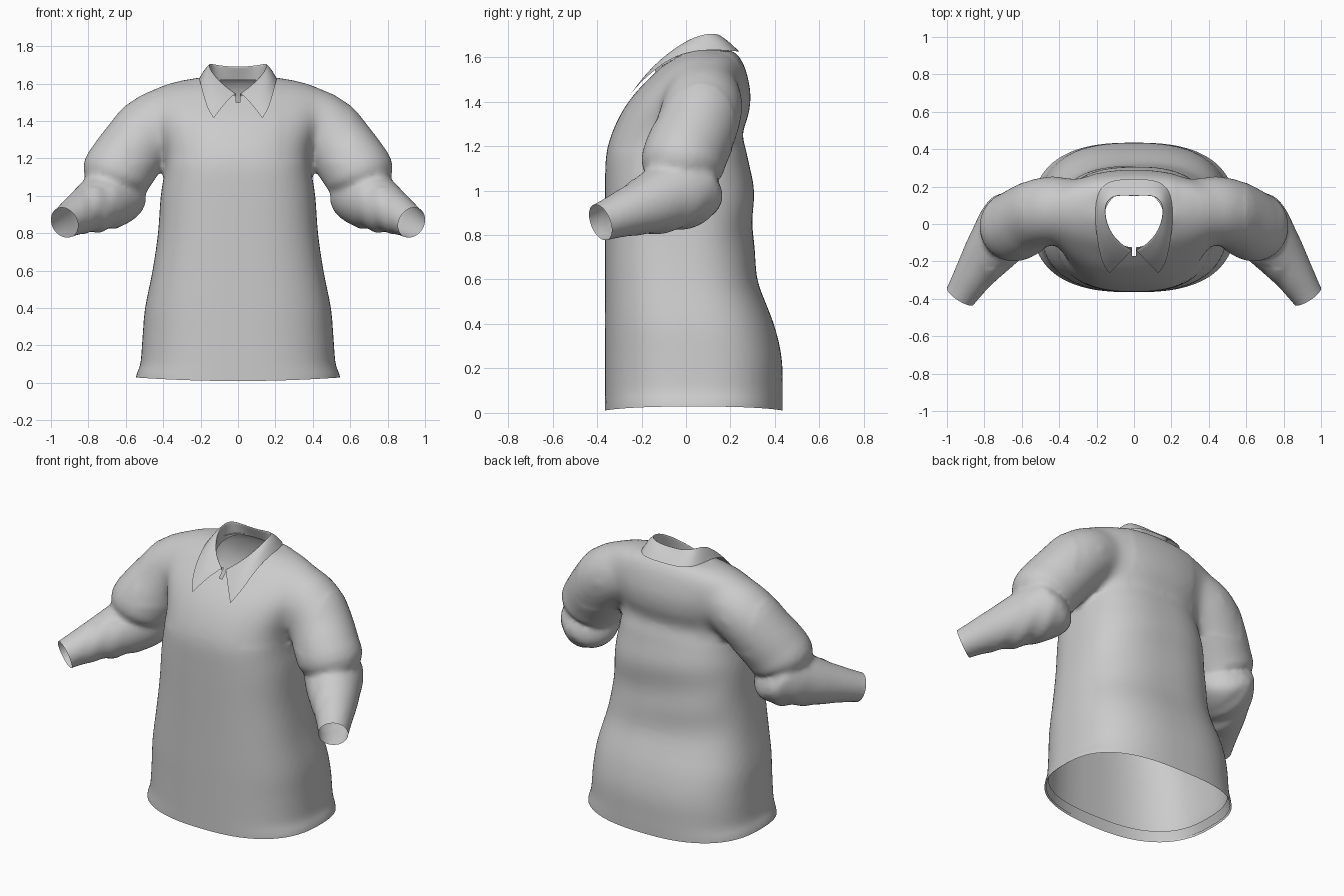
import bpy, bmesh, math
from mathutils import Vector

if "Cube" in bpy.data.objects:
    bpy.data.objects.remove(bpy.data.objects["Cube"])

N = 64


def spline(rows, steps=4):
    """Catmull-Rom resampling of rows of numbers, so sections flow smoothly."""
    out = []
    for i in range(len(rows) - 1):
        a, b, c, d = (rows[max(i - 1, 0)], rows[i], rows[i + 1], rows[min(i + 2, len(rows) - 1)])
        for k in range(steps):
            t = k / steps
            out.append(tuple(.5 * (2 * q + (r - p) * t + (2 * p - 5 * q + 4 * r - s) * t * t
                                   + (3 * q - p - 3 * r + s) * t ** 3)
                             for p, q, r, s in zip(a, b, c, d)))
    return out + [rows[-1]]


def ring(z, hw, yf, yb, k=1.0):
    """Rounded garment cross-section at height z, boxier low down."""
    p = 2.6 - .5 * min(max((z - 1.15) / .35, 0), 1)
    cy, b = (yf + yb) / 2, (yb - yf) / 2
    pts = []
    for i in range(N):
        t = 2 * math.pi * i / N
        c, s = math.cos(t), math.sin(t)
        pts.append(Vector((k * hw * math.copysign(abs(c) ** (2 / p), c),
                           cy + k * b * math.copysign(abs(s) ** (2 / p), s), z)))
    return pts


def loft(bm, rings, capped=True):
    vs = [[bm.verts.new(p) for p in r] for r in rings]
    n = len(rings[0])
    for a, b in zip(vs, vs[1:]):
        for i in range(n):
            j = (i + 1) % n
            bm.faces.new((a[i], a[j], b[j], b[i]))
    if capped:
        bm.faces.new(vs[0][::-1])
        bm.faces.new(vs[-1])


def tube(bm, path, side):
    """Capped round tube along (x, y, z, radius) points."""
    path = spline(path, 3)
    P = [Vector((side * x, y, z)) for x, y, z, r in path]
    rings = []
    for i, c in enumerate(P):
        d = (P[min(i + 1, len(P) - 1)] - P[max(i - 1, 0)]).normalized()
        u = d.cross(Vector((0, 1, 0))).normalized()
        v = d.cross(u)
        rings.append([c + path[i][3] * (u * math.cos(t) + v * math.sin(t))
                      for t in (2 * math.pi * k / 32 for k in range(32))])
    loft(bm, rings)


def to_object(bm, name):
    me = bpy.data.meshes.new(name)
    bm.to_mesh(me)
    bm.free()
    for f in me.polygons:
        f.use_smooth = True
    ob = bpy.data.objects.new(name, me)
    bpy.context.collection.objects.link(ob)
    return ob


# Torso sections: height, half width, front y, back y
torso = [(-.1, .55, -.365, .435), (.02, .545, -.365, .435), (.1, .522, -.365, .435),
         (.25, .51, -.365, .43), (.4, .497, -.365, .395), (.6, .457, -.364, .322),
         (.8, .428, -.364, .303), (1.0, .413, -.364, .303), (1.15, .39, -.36, .278),
         (1.25, .39, -.336, .256), (1.35, .43, -.29, .283), (1.43, .47, -.235, .29),
         (1.5, .49, -.17, .28), (1.56, .46, -.108, .262), (1.6, .38, -.05, .24),
         (1.63, .25, .0, .21)]
upper_arm = [(.28, .08, 1.43, .15), (.38, .08, 1.41, .175), (.47, .07, 1.355, .185),
             (.55, .04, 1.26, .185), (.615, .0, 1.17, .188), (.66, -.02, 1.10, .183),
             (.68, -.025, 1.04, .13)]
forearm = [(.60, .07, 1.07, .09), (.625, .04, 1.04, .16), (.67, -.01, 1.0, .168),
           (.725, -.09, .968, .155), (.785, -.17, .935, .135), (.855, -.27, .90, .108),
           (.928, -.385, .857, .086), (.99, -.485, .82, .08)]

# Fuse torso and sleeves into one cloth skin
bm = bmesh.new()
loft(bm, [ring(*t) for t in spline(torso)])
for s in (-1, 1):
    tube(bm, upper_arm, s)
    tube(bm, forearm, s)
bmesh.ops.recalc_face_normals(bm, faces=bm.faces[:])
src = to_object(bm, "garment_source")
m = src.modifiers.new("fuse", 'REMESH')
m.mode = 'VOXEL'
m.voxel_size = .016
m = src.modifiers.new("relax", 'SMOOTH')
m.factor = .5
m.iterations = 6
dg = bpy.context.evaluated_depsgraph_get()
skin = bpy.data.meshes.new_from_object(src.evaluated_get(dg))
bpy.data.objects.remove(src)
bm = bmesh.new()
bm.from_mesh(skin)

# Blend the shoulder seams
seam = [v for v in bm.verts if v.co.z > 1.18 and .22 < abs(v.co.x) < .6]
for _ in range(25):
    bmesh.ops.smooth_vert(bm, verts=seam, factor=.5, use_axis_x=True, use_axis_y=True, use_axis_z=True)


def cut(co, no, test, clear=True):
    fs = [f for f in bm.faces if test(f.calc_center_median())]
    geom = set(fs)
    for f in fs:
        geom.update(f.verts)
        geom.update(f.edges)
    bmesh.ops.bisect_plane(bm, geom=list(geom), plane_co=co, plane_no=no, clear_outer=clear)


# Open hem and cuffs
cut((0, 0, .01), (0, 0, -1), lambda c: c.z < .2)
for s in (-1, 1):
    cut((s * .928, -.385, .857), Vector((s * .14, -.215, -.085)).normalized(),
        lambda c: s * c.x > .77 and c.z < 1.05)
for v in bm.verts:
    if v.co.z < .12:
        v.co.z += .02 * (v.co.x / .54) ** 2 * (1 - v.co.z / .12)

# Open neck, rim snapped to a clean oval, with a short front slit
CY, RA, RB = .03, .16, .155
inside = [f for f in bm.faces if (c := f.calc_center_median()).z > 1.4
          and (c.x / RA) ** 2 + ((c.y - CY) / RB) ** 2 < 1]
bmesh.ops.delete(bm, geom=inside, context='FACES')
for v in bm.verts:
    if v.is_boundary and v.co.z > 1.4:
        r = math.hypot(v.co.x / RA, (v.co.y - CY) / RB)
        v.co.x /= r
        v.co.y = CY + (v.co.y - CY) / r
for x in (-.01, .01):
    cut((x, 0, 0), (1, 0, 0), lambda c: c.z > 1.46 and c.y < -.08 and abs(c.x) < .06, False)
slit = [f for f in bm.faces if (c := f.calc_center_median()).z > 1.5 and c.y < -.08 and abs(c.x) < .01]
bmesh.ops.delete(bm, geom=slit, context='FACES')

# Faint cloth folds across the lower back and at the elbows
for v in bm.verts:
    x, y, z = v.co
    if abs(x) < .45 and y > .05 and .5 < z < 1.2:
        w = math.sin((z - .5) / .7 * math.pi) * min(1, (y - .05) / .15)
        v.co.y += .004 * w * math.sin(20 * z + 5 * x)
    elif .6 < abs(x) < .85 and z < 1.05:
        v.co.z += .006 * math.sin((abs(x) - .6) / .25 * math.pi) * math.sin(45 * abs(x) - 20 * y)
bmesh.ops.recalc_face_normals(bm, faces=bm.faces[:])
to_object(bm, "shirt_body")

# Turned-up hem inside the bottom edge
bm = bmesh.new()
hem = [ring(.02, .545, -.365, .435, .985), ring(.08, .525, -.365, .435, .978)]
for p in hem[0]:
    p.z += .015 * (p.x / .54) ** 2
loft(bm, hem, False)
to_object(bm, "inner_hem")

# Collar: stand, fold line and outer edge, from back centre to front
base = [(0, .18, 1.62), (.1, .175, 1.62), (.15, .12, 1.61), (.16, .04, 1.59),
        (.14, -.04, 1.56), (.08, -.105, 1.535), (.015, -.135, 1.51)]
fold = [(0, .145, 1.69), (.1, .155, 1.70), (.15, .12, 1.712), (.155, .05, 1.70),
        (.132, -.03, 1.655), (.08, -.10, 1.60), (.012, -.14, 1.55)]
outer = [(0, .24, 1.625), (.12, .238, 1.625), (.19, .19, 1.63), (.212, .07, 1.635),
         (.20, -.07, 1.605), (.172, -.215, 1.48), (.13, -.262, 1.415)]
bm = bmesh.new()
crease = bm.edges.layers.float.new("crease_edge")
corner = bm.verts.layers.float.new("crease_vert")
mid = [[(a + b) / 2 + e for a, b, e in zip(p, q, (0, -.004, .014))] for p, q in zip(fold, outer)]
rows = [[bm.verts.new(p) for p in r] for r in (base, fold, mid, outer)]
for a, b in zip(rows, rows[1:]):
    for i in range(len(a) - 1):
        bm.faces.new((a[i], a[i + 1], b[i + 1], b[i]))
rows[-1][-1][corner] = .8
for e in bm.edges:
    if all(v in rows[1] for v in e.verts):
        e[crease] = .5
collar = to_object(bm, "collar")
mir = collar.modifiers.new("mirror", 'MIRROR')
mir.use_clip = True
sub = collar.modifiers.new("smooth", 'SUBSURF')
sub.levels = sub.render_levels = 3
